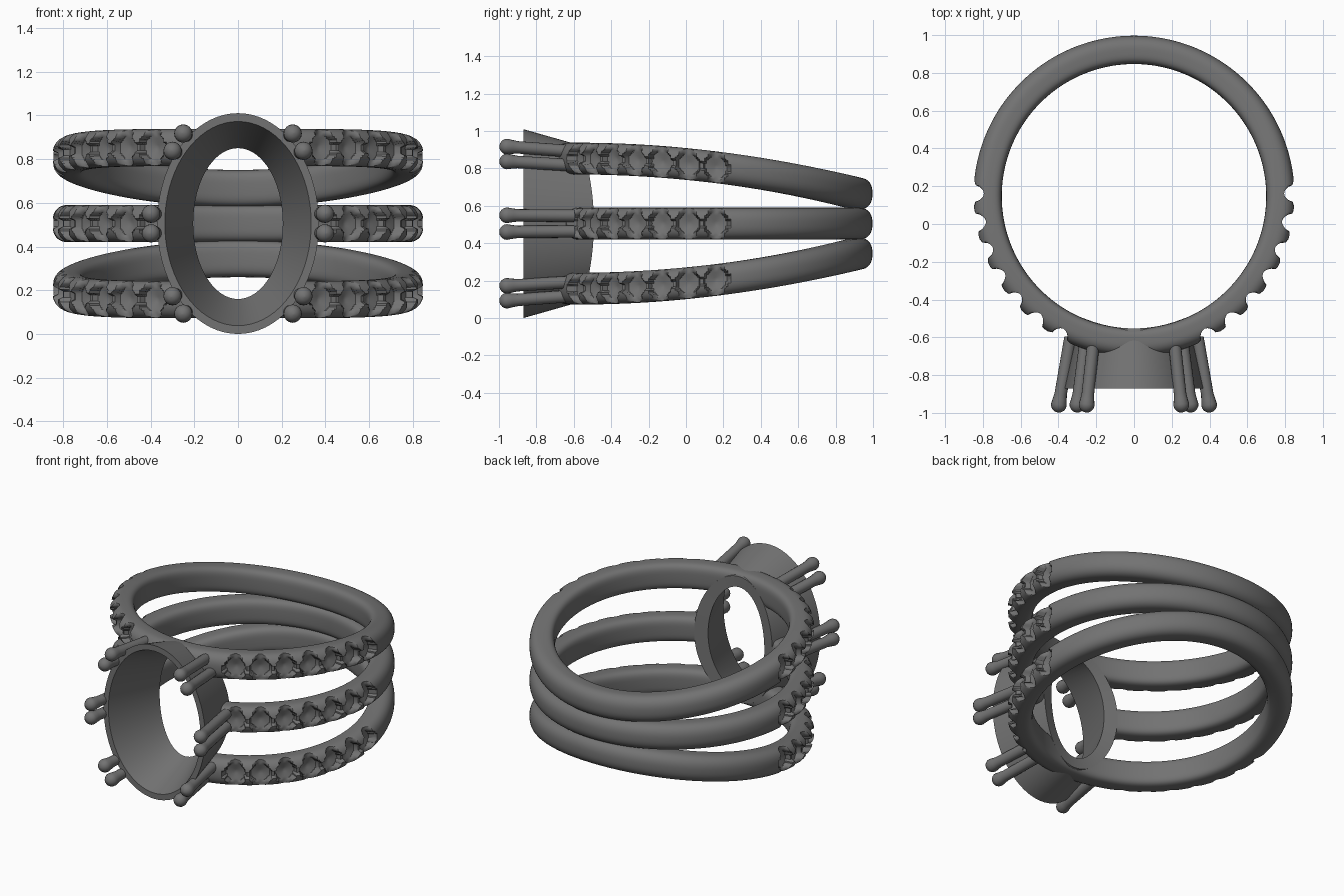
import bpy, bmesh
from math import sin, cos, pi, radians, sqrt, asin, hypot
from mathutils import Vector

cube = bpy.data.objects.get("Cube")
if cube:
    bpy.data.objects.remove(cube, do_unlink=True)

# One dark metal for everything
metal = bpy.data.materials.new("dark_grey_metal")
metal.use_nodes = True
grey = (0.17, 0.17, 0.17, 1)
metal.diffuse_color = grey
metal.node_tree.nodes["Principled BSDF"].inputs["Base Color"].default_value = grey

MID_Z = 0.505                      # height of the middle band and head
RING_Y = 0.147                     # finger hole centre
R_IN, R_OUT = 0.70, 0.85
HALF_H = 0.085
RIM_Y, BACK_Y = -0.87, -0.53       # head front and nominal back


def finish(name, bm, angle=35):
    bmesh.ops.remove_doubles(bm, verts=bm.verts, dist=1e-5)
    bmesh.ops.recalc_face_normals(bm, faces=bm.faces)
    mesh = bpy.data.meshes.new(name)
    bm.to_mesh(mesh)
    bm.free()
    mesh.materials.append(metal)
    obj = bpy.data.objects.new(name, mesh)
    bpy.context.collection.objects.link(obj)
    bpy.ops.object.select_all(action='DESELECT')
    obj.select_set(True)
    bpy.context.view_layer.objects.active = obj
    bpy.ops.object.shade_smooth_by_angle(angle=radians(angle))
    return obj


def loft(bm, rings, closed=False):
    """Skin a list of closed rings of points."""
    rows = [[bm.verts.new(p) for p in ring] for ring in rings]
    pairs = list(zip(rows, rows[1:]))
    if closed:
        pairs.append((rows[-1], rows[0]))
    for a, b in pairs:
        for i in range(len(a)):
            j = (i + 1) % len(a)
            bm.faces.new((a[i], a[j], b[j], b[i]))


def power(v, n):
    return (1 if v >= 0 else -1) * abs(v) ** (2 / n)


# --- Bands: rounded outside, flatter inside, with carved stone seats ---
SEAT_START, SEAT_STEP, SEATS = 28, 10.5, 7


def carve_limit(deg, h):
    """Highest radius left by the seats at this angle and height."""
    i = round((deg - SEAT_START) / SEAT_STEP)
    if not 0 <= i < SEATS:
        return R_OUT
    s = radians(deg - SEAT_START - i * SEAT_STEP) * R_OUT
    limit = R_OUT
    if abs(h) < 0.02:                                  # groove between beads
        limit = 0.826
    if abs(s) < 0.042:                                 # scallop through the edges
        limit = min(limit, 0.795 + 0.03 * (s / 0.042) ** 2)
    d = hypot(s, h)
    if d < 0.064:                                      # round bowl
        limit = min(limit, 0.78 + 0.3 * d)
    return limit


def head_start(r, dz):
    """Angle at which a band meets the middle of the head wall."""
    t = (RING_Y - r - RIM_Y) / (BACK_Y - RIM_Y)
    a, b = 0.355 - 0.11 * t, 0.485 - 0.11 * t
    x = a * sqrt(max(0, 1 - (dz / b) ** 2))
    return asin(min(1, x / r))


def make_band(name, side):
    degs = [2 * i for i in range(11)]
    degs += [22 + 0.6 * i for i in range(125)]
    degs += [97 + 83 * i / 36 for i in range(37)]
    count = 56
    rings = []
    for deg in degs:
        ring = []
        y_mid = RING_Y - 0.775 * cos(radians(deg))
        lift = side * (0.348 - 0.081 * (y_mid + 0.6) ** 2)
        for k in range(count):
            a = 2 * pi * k / count
            n = 2.4 if cos(a) > 0 else 3.6
            h = HALF_H * power(sin(a), n)
            r = 0.775 + 0.075 * power(cos(a), n)
            if cos(a) > 0:
                r = min(r, max(0.776, carve_limit(deg, h)))
            phi = max(radians(deg), head_start(r, lift + h))
            ring.append((r * sin(phi), RING_Y - r * cos(phi), MID_Z + lift + h))
        rings.append(ring)
    bm = bmesh.new()
    loft(bm, rings)
    obj = finish(name, bm)
    mirror = obj.modifiers.new("mirror", 'MIRROR')
    mirror.use_axis = (True, False, False)


make_band("upper_band", 1)
make_band("middle_band", 0)
make_band("lower_band", -1)


# --- Head: tapered oval collar, its back following the finger hole ---
def oval(a, b, back):
    pts = []
    for k in range(72):
        t = 2 * pi * k / 72
        x = a * cos(t)
        y = RING_Y - sqrt(R_IN ** 2 - x * x) if back else RIM_Y
        pts.append((x, y, MID_Z + b * sin(t)))
    return pts


bm = bmesh.new()
loft(bm, [oval(0.37, 0.505, False), oval(0.285, 0.415, True),
          oval(0.205, 0.345, True), oval(0.335, 0.467, False)], closed=True)
finish("oval_head", bm)

# --- Prongs: six pairs of leaning round claws ---
def add_prong(bm, tip, base, sides=16):
    axis = (base - tip).normalized()
    u = axis.cross(Vector((0, 0, 1))).normalized()
    v = axis.cross(u)
    length = (base - tip).length
    # (distance from tip, radius)
    profile = [(0.042 * (1 - cos(q)), 0.042 * sin(q))
               for q in (0.02, 0.4, 0.8, 1.2, 1.57)]
    profile += [(0.07, 0.037), (0.1, 0.033), (length, 0.033)]
    rings = [[tip + axis * d + (u * cos(2 * pi * k / sides) + v * sin(2 * pi * k / sides)) * r
              for k in range(sides)] for d, r in profile]
    loft(bm, rings)
    bm.verts.ensure_lookup_table()
    for ring in (bm.verts[-len(profile) * sides:][:sides], bm.verts[-sides:]):
        bm.faces.new(ring)


bm = bmesh.new()
for x, z in ((0.255, 0.415), (0.305, 0.335), (0.405, 0.045)):
    for sx in (-1, 1):
        for sz in (-1, 1):
            add_prong(bm, Vector((sx * x, -0.998, MID_Z + sz * z)),
                      Vector((sx * x * 0.83, -0.6, MID_Z + sz * z * 0.93)))
finish("prongs", bm, 50)
